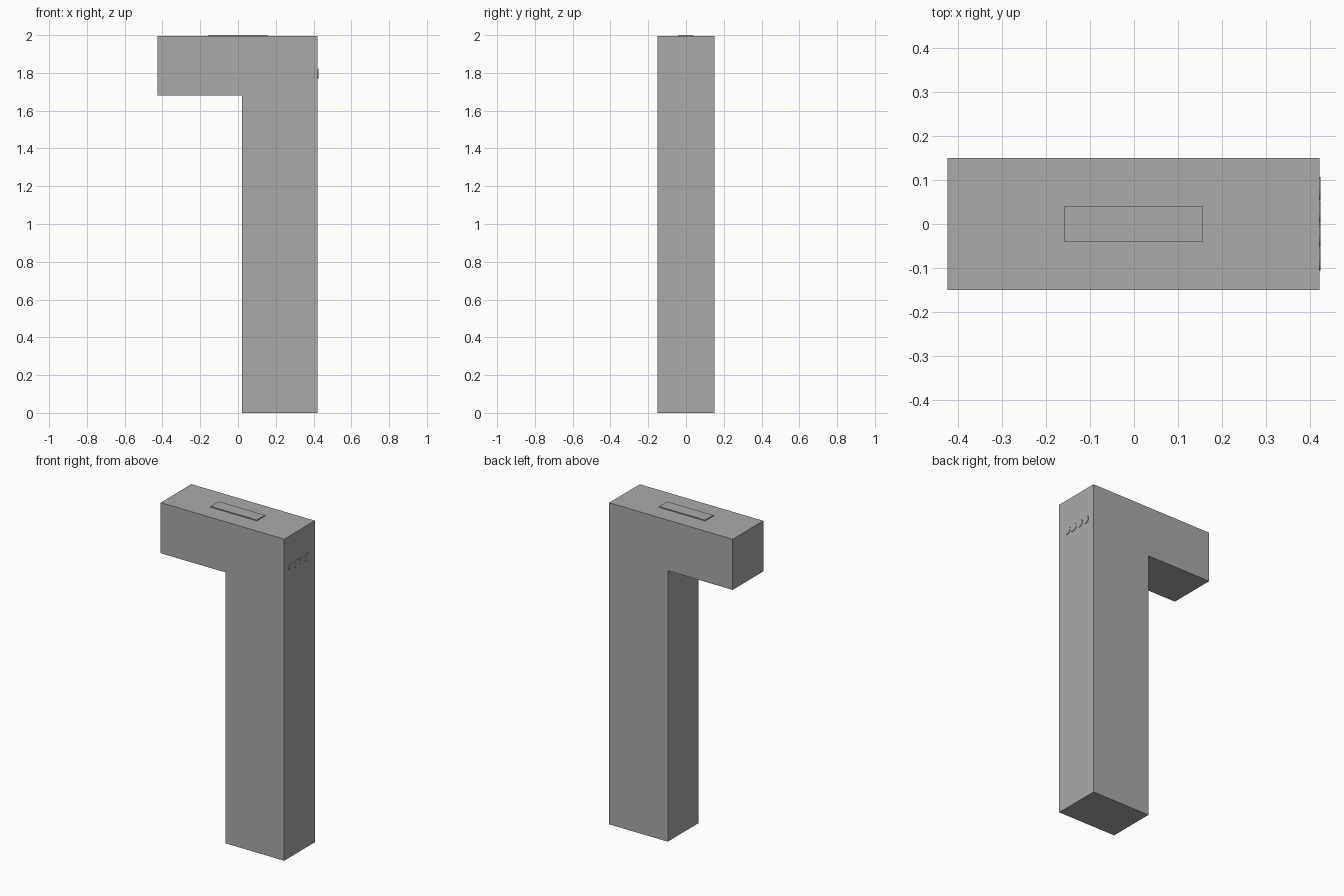
import bpy
import bmesh
from math import radians
from mathutils import Matrix

cube = bpy.data.objects.get("Cube")
if cube:
    bpy.data.objects.remove(cube, do_unlink=True)

# One plain grey for everything
grey = bpy.data.materials.new("plain_grey")
grey.use_nodes = True
colour = (0.4, 0.4, 0.4, 1)
grey.diffuse_color = colour
grey.node_tree.nodes["Principled BSDF"].inputs["Base Color"].default_value = colour

LEFT, RIGHT, INNER = -0.425, 0.422, 0.02
DEPTH, TOP, ARM_BOTTOM = 0.15, 1.994, 1.68


def add_object(name, bm):
    bmesh.ops.recalc_face_normals(bm, faces=bm.faces)
    mesh = bpy.data.meshes.new(name)
    bm.to_mesh(mesh)
    bm.free()
    mesh.materials.append(grey)
    obj = bpy.data.objects.new(name, mesh)
    bpy.context.collection.objects.link(obj)
    return obj


# Post and side arm as one extruded profile
profile = [(INNER, 0), (RIGHT, 0), (RIGHT, TOP), (LEFT, TOP),
           (LEFT, ARM_BOTTOM), (INNER, ARM_BOTTOM)]
bm = bmesh.new()
face = bm.faces.new([bm.verts.new((x, -DEPTH, z)) for x, z in profile])
extruded = bmesh.ops.extrude_face_region(bm, geom=[face])["geom"]
verts = [v for v in extruded if isinstance(v, bmesh.types.BMVert)]
bmesh.ops.translate(bm, verts=verts, vec=(0, 2 * DEPTH, 0))
add_object("post_and_arm", bm)

# Thin raised plate on the top
bm = bmesh.new()
bmesh.ops.create_cube(bm, size=1, matrix=Matrix.Translation((-0.001, 0, TOP))
                      @ Matrix.Diagonal((0.316, 0.08, 0.012, 1)))
add_object("top_plate", bm)

# Row of four shallow round buttons on the right face
for i in range(4):
    bm = bmesh.new()
    place = Matrix.Translation((RIGHT, -0.08 + i * 0.0535, 1.795))
    bmesh.ops.create_cone(bm, cap_ends=True, segments=32, radius1=0.026,
                          radius2=0.026, depth=0.006,
                          matrix=place @ Matrix.Rotation(radians(90), 4, "Y"))
    button = add_object(f"side_button_{i + 1}", bm)
    bpy.context.view_layer.objects.active = button
    button.select_set(True)
    bpy.ops.object.shade_smooth_by_angle()
    button.select_set(False)
